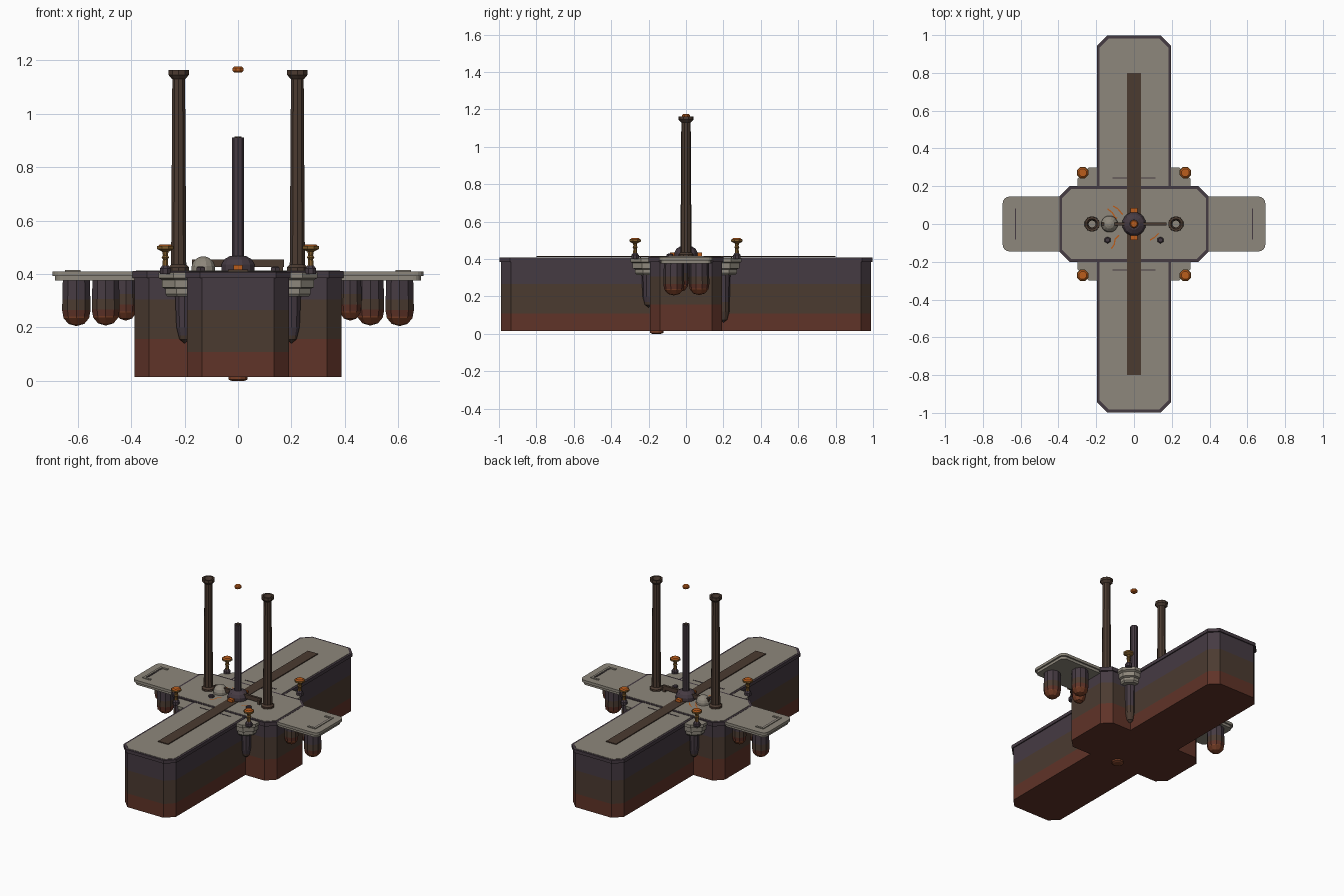
import bpy, bmesh, math
from mathutils import Vector

cube = bpy.data.objects.get("Cube")
if cube:
    bpy.data.objects.remove(cube)


def material(name, rgb):
    m = bpy.data.materials.new(name)
    m.use_nodes = True
    m.diffuse_color = (*rgb, 1)
    m.node_tree.nodes["Principled BSDF"].inputs["Base Color"].default_value = (*rgb, 1)
    return m


STONE = material("stone grey", (.27, .245, .2))
PURPLE = material("dusk purple", (.06, .043, .055))
BROWN = material("dark brown", (.07, .043, .03))
RED = material("deep red", (.115, .033, .021))
RUST = material("rust", (.19, .05, .02))
ORANGE = material("glow orange", (.5, .11, .012))
GOLD = material("old gold", (.22, .11, .025))


def finish(bm, name, bands):
    """Cut the mesh at each band height and colour it; bands are (material, top)."""
    for _, top in bands[:-1]:
        geom = bm.verts[:] + bm.edges[:] + bm.faces[:]
        bmesh.ops.bisect_plane(bm, geom=geom, plane_co=(0, 0, top), plane_no=(0, 0, 1))
    bmesh.ops.recalc_face_normals(bm, faces=bm.faces[:])
    for f in bm.faces:
        z = f.calc_center_median().z
        f.material_index = next((i for i, b in enumerate(bands) if z < b[1]), len(bands) - 1)
    mesh = bpy.data.meshes.new(name)
    bm.to_mesh(mesh)
    bm.free()
    for m, _ in bands:
        mesh.materials.append(m)
    ob = bpy.data.objects.new(name, mesh)
    bpy.context.collection.objects.link(ob)
    return ob


def solid(mat):
    return [(mat, 9)]


def prism(name, outline, z0, z1, bands):
    bm = bmesh.new()
    face = bm.faces.new([bm.verts.new((x, y, z0)) for x, y in outline])
    top = bmesh.ops.extrude_face_region(bm, geom=[face], use_keep_orig=True)["geom"]
    for v in top:
        if isinstance(v, bmesh.types.BMVert):
            v.co.z = z1
    return finish(bm, name, bands)


def box(name, centre, size, mat):
    x, y, z = centre
    a, b, c = (s / 2 for s in size)
    pts = [(x - a, y - b), (x + a, y - b), (x + a, y + b), (x - a, y + b)]
    return prism(name, pts, z - c, z + c, solid(mat))


def corner_rect(a, b, r, steps=1, cx=0):
    """Rectangle with chamfered (one step) or rounded corners."""
    pts = []
    for k, (sx, sy) in enumerate([(1, 1), (-1, 1), (-1, -1), (1, -1)]):
        for i in range(steps + 1):
            t = math.pi / 2 * (k + i / steps)
            pts.append((cx + sx * (a - r) + r * math.cos(t), sy * (b - r) + r * math.sin(t)))
    return pts


def lathe(name, profile, x, y, bands, sides=12, closed=False):
    """Spin (radius, height) points about a vertical axis at x, y."""
    bm = bmesh.new()
    rings = []
    for r, z in profile:
        n = sides if r > 0 else 1
        turn = [2 * math.pi * (i + .5) / sides for i in range(n)]
        rings.append([bm.verts.new((x + r * math.cos(t), y + r * math.sin(t), z)) for t in turn])
    pairs = list(zip(rings, rings[1:]))
    if closed:
        pairs.append((rings[-1], rings[0]))
    for low, high in pairs:
        for i in range(sides):
            j = (i + 1) % sides
            quad = [low[i % len(low)], low[j % len(low)], high[j % len(high)], high[i % len(high)]]
            bm.faces.new(list(dict.fromkeys(quad)))
    if not closed:
        for ring in (rings[0], rings[-1]):
            if len(ring) > 2:
                bm.faces.new(ring)
    return finish(bm, name, bands)


def streak(name, points, z, width, mat):
    """Thin flat ribbon following points on the deck."""
    curve = [Vector((*p, z)) for p in points]
    bm = bmesh.new()
    rows = []
    for i, p in enumerate(curve):
        d = (curve[min(i + 1, len(curve) - 1)] - curve[max(i - 1, 0)]).normalized()
        side = Vector((-d.y, d.x, 0)) * width / 2
        rows.append((bm.verts.new(p - side), bm.verts.new(p + side)))
    for a, b in zip(rows, rows[1:]):
        bm.faces.new((a[0], b[0], b[1], a[1]))
    bmesh.ops.solidify(bm, geom=bm.faces[:], thickness=.004)
    return finish(bm, name, solid(mat))


# Crossed hulls with colour bands, dark rims and stone decks
for name, a, b, red, brown, top in (("long_hull", .19, .99, .108, .265, .407),
                                    ("cross_hull", .388, .193, .157, .305, .411)):
    bands = [(RED, red), (BROWN, brown), (PURPLE, 9)]
    prism(name, corner_rect(a, b, .055), .015, .39, bands)
    prism(name + "_rim", corner_rect(a + .007, b + .007, .055), .385, top, solid(PURPLE))
    prism(name + "_deck", corner_rect(a - .007, b - .007, .05), top - .005, top + .002, solid(STONE))
box("deck_stripe", (0, 0, .413), (.074, 1.6, .006), BROWN)
lathe("keel_plug", [(.025, 0), (.037, .005), (.037, .016)], 0, -.157, solid(RUST))

for s in (1, -1):
    box("deck_slot", (0, s * .243, .409), (.23, .006, .004), PURPLE)

    # Side wings with a raised bracket
    prism("wing", corner_rect(.17, .145, .035, 4, s * .525), .392, .41, solid(STONE))
    prism("wing_underside", corner_rect(.16, .135, .03, 4, s * .525), .375, .392, solid(STONE))
    box("wing_bracket", (s * .64, 0, .411), (.014, .19, .008), STONE)
    box("bracket_groove", (s * .628, 0, .41), (.005, .165, .003), PURPLE)
    for e in (1, -1):
        box("bracket_end", (s * .614, e * .09, .411), (.05, .014, .008), STONE)

    # Hanging pods, turned half way round for the other wing
    for x, y, r, low in ((.605, -.065, .056, .205), (.495, .07, .055, .207), (.42, -.03, .045, .225)):
        outline = [(0, low), (r * .55, low + .008), (r * .9, low + .03), (r, low + .06), (r * .95, .38)]
        lathe("hanging_pod", outline, s * x, s * y,
              [(RUST, low + .035), (RED, low + .06), (BROWN, low + .1), (PURPLE, 9)], 10)

    # Tall hollow pillars
    x = s * .222
    lathe("pillar", [(.03, .41), (.025, 1.14), (.019, 1.14), (.019, .414)], x, 0, solid(BROWN), 10, True)
    lathe("pillar_cap", [(.027, 1.13), (.04, 1.145), (.04, 1.163), (.028, 1.163), (.019, 1.14)],
          x, 0, solid(BROWN), 10, True)
    lathe("pillar_foot", [(.041, .41), (.041, .425), (.03, .435), (.022, .42)], x, 0, solid(BROWN), 10, True)

    # Small deck fittings
    box("beam_leg", (s * .16, 0, .425), (.018, .018, .03), BROWN)
    lathe("deck_stud", [(.018, .411), (.018, .424), (.012, .428)], s * .14, -.085, solid(PURPLE), 6)
    box("core_glow", (0, s * .07, .424), (.035, .03, .02), ORANGE)

    # Corner turrets: stepped stone, tapering spike and knob
    for e in (1, -1):
        x, y = s * .2, e * .2
        lathe("corner_turret", [(.07, .315), (.078, .325), (.078, .345), (.092, .35), (.092, .378),
                                (.106, .385), (.106, .405)], x, y, solid(STONE), 8)
        low = .06 if s == e == 1 else .14
        lathe("turret_spike", [(0, low), (.02, low + .015), (.032, low + .06), (.037, .32)],
              x, y, [(BROWN, .17), (PURPLE, 9)], 10)
        kx, ky = s * .272, e * .272
        lathe("knob_stem", [(.022, .4), (.022, .42), (.012, .432), (.01, .455), (.015, .462),
                            (.01, .47), (.014, .49)], kx, ky, [(PURPLE, .432), (GOLD, 9)], 8)
        lathe("knob", [(.014, .484), (.033, .493), (.033, .504)], kx, ky, solid(GOLD), 8)
        lathe("knob_top", [(.031, .503), (.022, .511)], kx, ky, solid(ORANGE), 8)

# Central mast, base dome, floating disc, beam and stone dome
lathe("mast", [(.024, .41), (.024, .91)], 0, 0, solid(PURPLE), 10)
lathe("mast_dome", [(.064, .412), (.064, .435), (.053, .455), (.03, .468)], 0, 0, solid(PURPLE))
lathe("mast_tip", [(.014, .908), (.014, .914)], 0, 0, solid(BROWN), 8)
lathe("floating_disc", [(.016, 1.154), (.022, 1.16), (.022, 1.17), (.016, 1.176)], 0, 0, solid(ORANGE), 8)
box("cross_beam", (0, 0, .441), (.345, .016, .028), BROWN)
dome = [(.046 * math.cos(t), .42 + .046 * math.sin(t)) for t in (-.2, .2, .6, 1, 1.35)]
lathe("stone_dome", dome + [(0, .466)], -.13, 0, solid(STONE))

# Glowing cracks in the deck
for path in ([(-.14, .08), (-.115, .06), (-.1, .035), (-.09, .03)],
             [(-.11, .095), (-.085, .08), (-.06, .05)],
             [(-.12, -.13), (-.105, -.11), (-.1, -.08), (-.08, -.06)],
             [(.085, -.085), (.11, -.07), (.13, -.05)]):
    streak("deck_crack", path, .416, .007, ORANGE)
